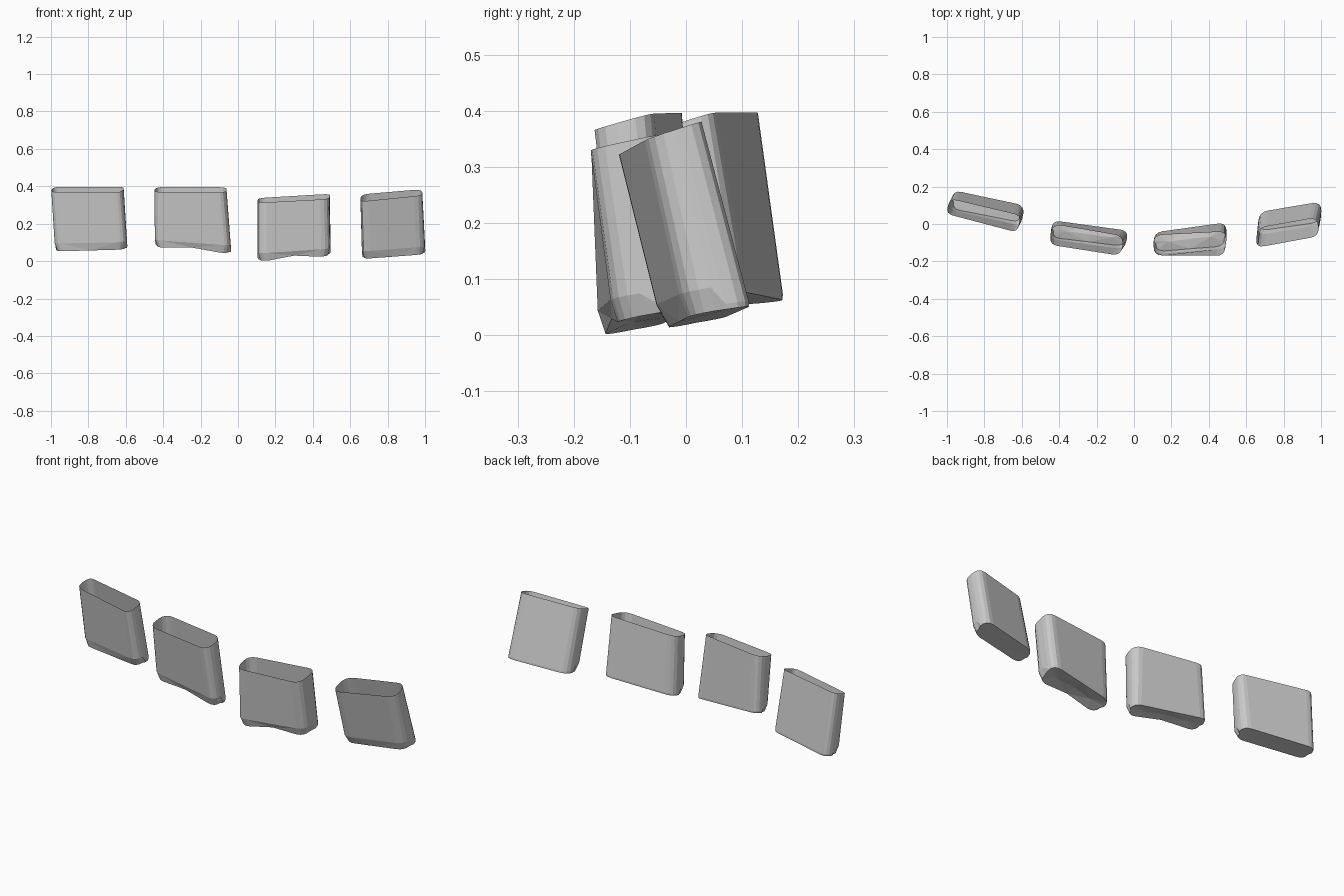
import bpy, bmesh, math
from mathutils import Vector

if "Cube" in bpy.data.objects:
    bpy.data.objects.remove(bpy.data.objects["Cube"])

SEG = 4  # facets per rounded corner


def rounded_ring(corners, round_end=0.42):
    """Rounded quad: corners ordered left-front, right-front, right-back, left-back."""
    c = [Vector(p) for p in corners]
    width = (c[3] - c[0]).length
    pts = []
    for i in range(4):
        p, prev, nxt = c[i], c[i - 1], c[(i + 1) % 4]
        a = p + (prev - p).normalized() * width * round_end
        b = p + (nxt - p).normalized() * width * round_end
        for k in range(SEG + 1):
            t = k / SEG
            pts.append(a * (1 - t) ** 2 + p * (2 * t * (1 - t)) * 1.0 + b * t * t)
    return pts


def cup(name, top, bottom, saddle=0.0, front_inset=0.16):
    """Open, leaning cup with a bevelled, slightly saddle-shaped floor."""
    upper = rounded_ring(top)
    lower = rounded_ring(bottom)
    mid = sum((Vector(p) for p in bottom), Vector()) / 4
    half = (Vector(bottom[1]) - Vector(bottom[0])).length / 2
    wall, floor = [], []
    for i, (u, l) in enumerate(zip(upper, lower)):
        front = i < 2 * (SEG + 1)
        wall.append(l.lerp(u, 0.13 if front else 0.03))
        d = l - mid
        inset = front_inset if front else 0.03
        q = Vector((mid.x + d.x * (1 - inset * 0.4), mid.y + d.y * (1 - inset), l.z))
        floor.append(q)
    bm = bmesh.new()
    rings = [[bm.verts.new(p) for p in r] for r in (upper, wall, floor)]
    n = len(upper)
    for a, b in zip(rings, rings[1:]):
        for i in range(n):
            j = (i + 1) % n
            bm.faces.new((a[i], b[i], b[j], a[j]))
    # floor ridge along the middle of the cup
    left = (Vector(bottom[0]) + Vector(bottom[3])) / 2
    right = (Vector(bottom[1]) + Vector(bottom[2])) / 2
    base = rings[-1]
    ridge = [bm.verts.new(left.lerp(right, t) + Vector((0, 0, saddle * math.sin(math.pi * t))))
             for t in (0.2, 0.5, 0.8)]
    s = SEG + 1
    # raised notch in the middle of the front and back lower edges
    f = bm.verts.new((base[s - 1].co + base[s].co) / 2 + Vector((0, 0, saddle)))
    k = bm.verts.new((base[3 * s - 1].co + base[3 * s].co) / 2)
    fa, fb, ka, kb = s - 1, s, 3 * s - 1, 3 * s
    for face in list(base[fa].link_faces):
        if base[fb] in face.verts and len(face.verts) == 4:
            w = [rings[1][fa], rings[1][fb]]
            bm.faces.remove(face)
            bm.faces.new((w[0], base[fa], f))
            bm.faces.new((w[0], f, w[1]))
            bm.faces.new((w[1], f, base[fb]))
    for i in list(range(kb, n)) + list(range(0, fa)):
        bm.faces.new((ridge[0], base[(i + 1) % n], base[i]))
    for i in range(fb, ka):
        bm.faces.new((ridge[2], base[i + 1], base[i]))
    for tri in ((ridge[0], ridge[1], f), (ridge[0], f, base[fa]), (ridge[1], ridge[2], f),
                (ridge[2], base[fb], f), (ridge[0], base[kb], k), (ridge[0], k, ridge[1]),
                (ridge[1], k, ridge[2]), (ridge[2], k, base[ka])):
        bm.faces.new(tri)
    bm.normal_update()
    bmesh.ops.recalc_face_normals(bm, faces=bm.faces)
    me = bpy.data.meshes.new(name)
    bm.to_mesh(me)
    bm.free()
    ob = bpy.data.objects.new(name, me)
    bpy.context.collection.objects.link(ob)


# far left cup
cup("cup_far_left",
    [(-1.005, .055, .37), (-.625, -.045, .368), (-.605, .045, .397), (-.985, .135, .397)],
    [(-.985, .08, .052), (-.60, -.005, .062), (-.585, .10, .078), (-.965, .182, .062)])

# inner left cup
cup("cup_inner_left",
    [(-.455, -.11, .37), (-.07, -.17, .365), (-.055, -.065, .395), (-.435, .0, .397)],
    [(-.45, -.075, .075), (-.045, -.13, .042), (-.03, -.035, .055), (-.435, .02, .095)],
    saddle=.014)

# inner right cup
cup("cup_inner_right",
    [(.105, -.168, .312), (.485, -.17, .332), (.495, -.04, .36), (.105, -.06, .337)],
    [(.105, -.16, .0), (.495, -.125, .027), (.495, .01, .05), (.105, -.045, .018)],
    saddle=.016)

# far right cup
cup("cup_far_right",
    [(.65, -.127, .318), (.99, -.065, .352), (.98, .035, .384), (.66, -.022, .357)],
    [(.66, -.05, .012), (1.002, .005, .036), (1.002, .122, .054), (.668, .065, .03)])
